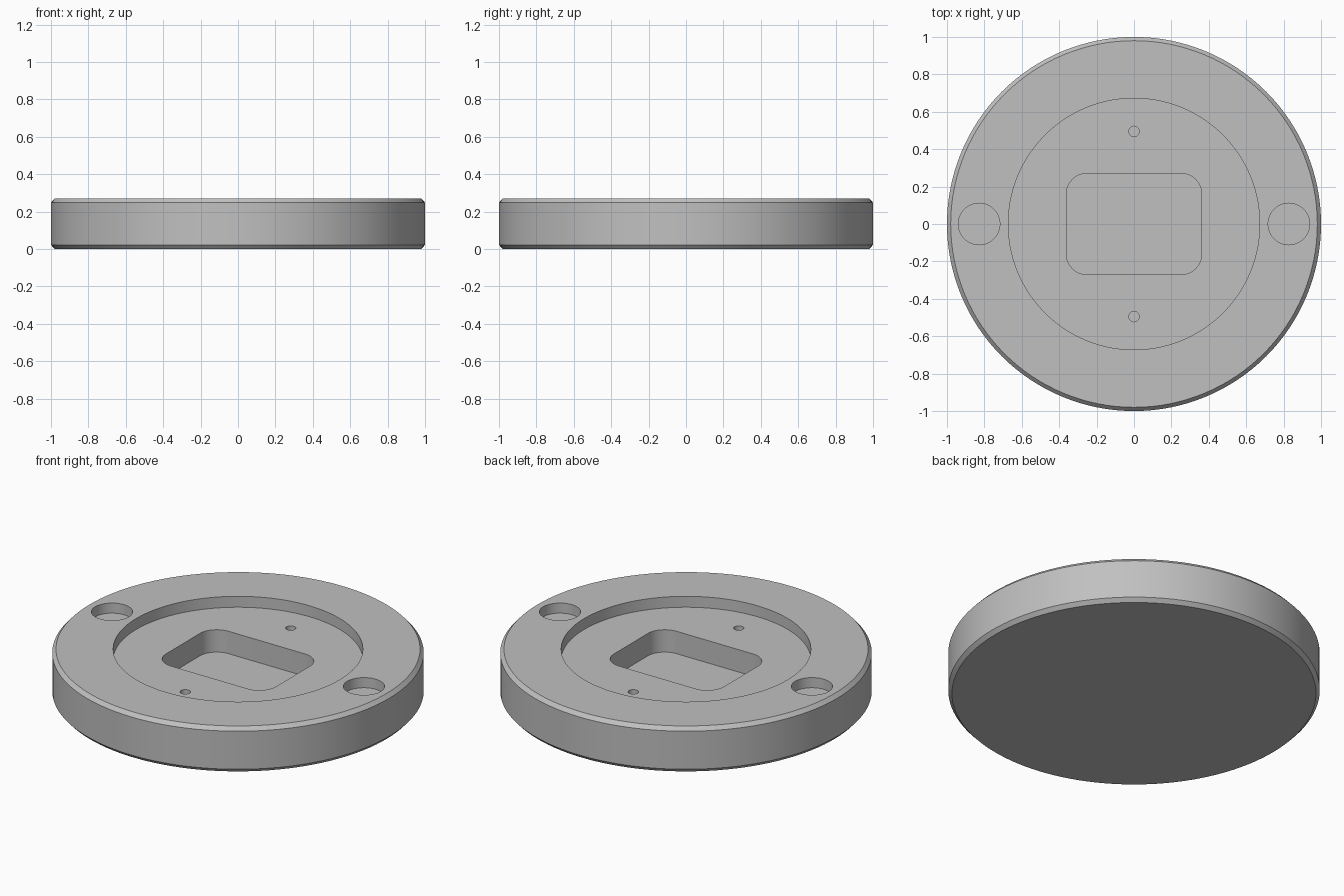
import bpy
import bmesh
from math import cos, sin, pi, radians

cube = bpy.data.objects.get("Cube")
if cube:
    bpy.data.objects.remove(cube, do_unlink=True)

HEIGHT = 0.27
RECESS_FLOOR = 0.205
POCKET_FLOOR = 0.072

grey = bpy.data.materials.new("light_grey")
grey.use_nodes = True
colour = (0.53, 0.53, 0.53, 1)
grey.diffuse_color = colour
grey.node_tree.nodes["Principled BSDF"].inputs["Base Color"].default_value = colour


def circle(x, y, r, n):
    return [(x + r * cos(2 * pi * i / n), y + r * sin(2 * pi * i / n)) for i in range(n)]


def rounded_rect(w, d, r, n=10):
    pts = []
    for k, (sx, sy) in enumerate([(1, 1), (-1, 1), (-1, -1), (1, -1)]):
        for i in range(n + 1):
            a = (k + i / n) * pi / 2
            pts.append((sx * (w - r) + r * cos(a), sy * (d - r) + r * sin(a)))
    return pts


def make_object(name, bm):
    bmesh.ops.recalc_face_normals(bm, faces=bm.faces)
    mesh = bpy.data.meshes.new(name)
    bm.to_mesh(mesh)
    bm.free()
    mesh.materials.append(grey)
    obj = bpy.data.objects.new(name, mesh)
    bpy.context.collection.objects.link(obj)
    return obj


def prism(name, outline, z0, z1):
    bm = bmesh.new()
    rings = [[bm.verts.new((x, y, z)) for x, y in outline] for z in (z0, z1)]
    n = len(outline)
    for ring in rings:
        bm.faces.new(ring)
    for i in range(n):
        j = (i + 1) % n
        bm.faces.new((rings[0][i], rings[0][j], rings[1][j], rings[1][i]))
    return make_object(name, bm)


def turned(name, profile, n=128):
    bm = bmesh.new()
    rings = [[bm.verts.new((x, y, z)) for x, y in circle(0, 0, r, n)] for r, z in profile]
    for a, b in zip(rings, rings[1:]):
        for i in range(n):
            j = (i + 1) % n
            bm.faces.new((a[i], a[j], b[j], b[i]))
    bm.faces.new(rings[0])
    bm.faces.new(rings[-1])
    return make_object(name, bm)


# Chamfered disc with a round recess in its top
body = turned("base_disc", [
    (0.98, 0), (1, 0.022), (1, HEIGHT - 0.022), (0.98, HEIGHT),
    (0.672, HEIGHT), (0.672, RECESS_FLOOR)])

# Central pocket, side holes in the rim and pin holes in the recess floor
cutters = [prism("pocket_cutter", rounded_rect(0.362, 0.27, 0.11), POCKET_FLOOR, 0.4)]
for s in (-1, 1):
    cutters.append(prism("side_hole_cutter", circle(s * 0.828, 0, 0.111, 48), 0.21, 0.4))
    cutters.append(prism("pin_hole_cutter", circle(0, s * 0.495, 0.028, 24), 0.14, 0.4))

bpy.ops.object.select_all(action="DESELECT")
body.select_set(True)
bpy.context.view_layer.objects.active = body
for cutter in cutters:
    cutter.hide_render = True
    mod = body.modifiers.new("cut", "BOOLEAN")
    mod.operation = "DIFFERENCE"
    mod.solver = "EXACT"
    mod.object = cutter
    bpy.ops.object.modifier_apply(modifier=mod.name)
    bpy.data.objects.remove(cutter, do_unlink=True)

bpy.ops.object.shade_smooth_by_angle(angle=radians(30))
